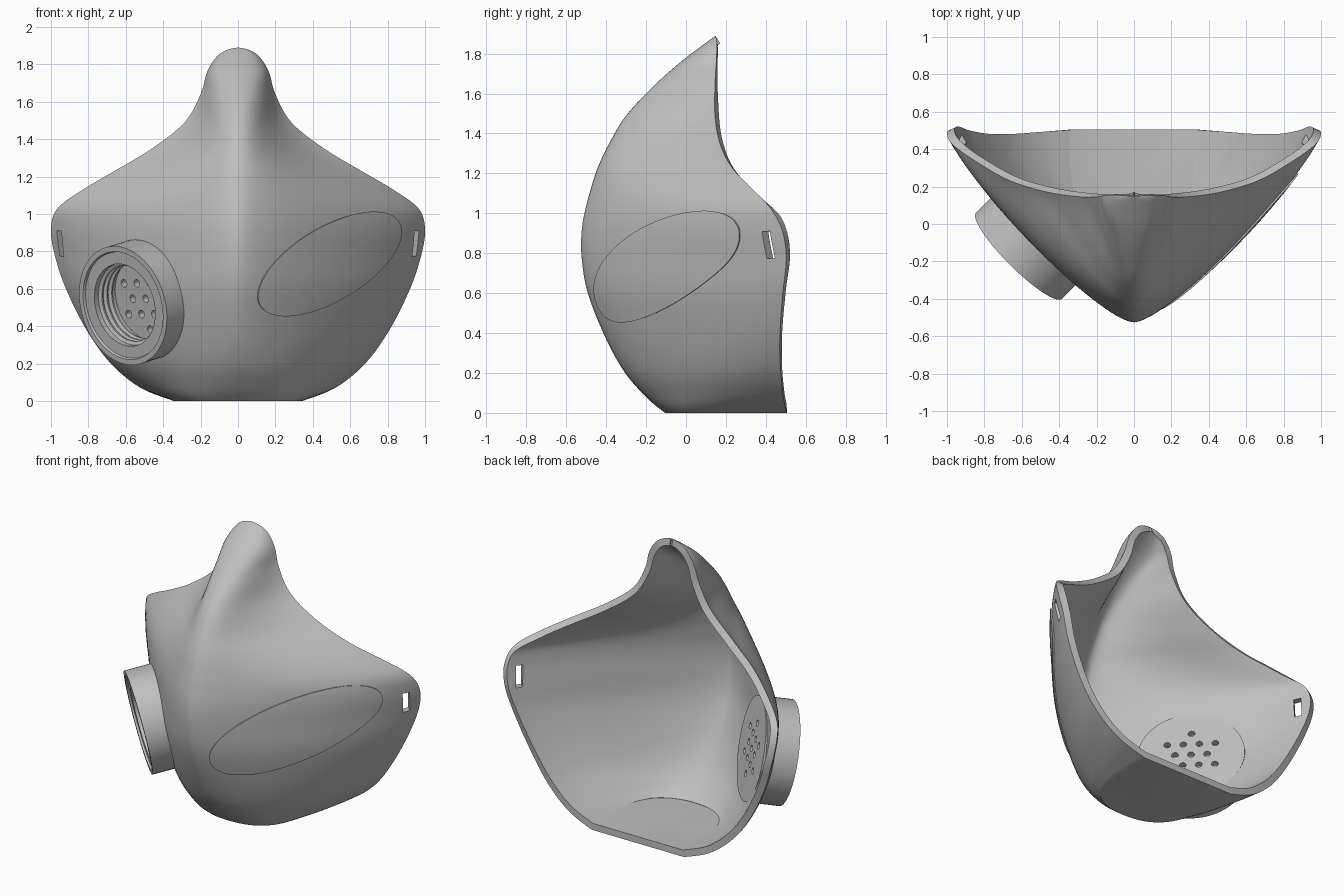
import bpy, bmesh, math
from mathutils import Vector, Matrix
from mathutils.bvhtree import BVHTree

default_cube = bpy.data.objects.get("Cube")
if default_cube:
    bpy.data.objects.remove(default_cube, do_unlink=True)

plastic = bpy.data.materials.new("light grey plastic")
plastic.use_nodes = True
grey = (0.52, 0.52, 0.52, 1)
plastic.diffuse_color = grey
plastic.node_tree.nodes["Principled BSDF"].inputs["Base Color"].default_value = grey


def make_object(name, bm):
    mesh = bpy.data.meshes.new(name)
    bm.to_mesh(mesh)
    bm.free()
    ob = bpy.data.objects.new(name, mesh)
    bpy.context.collection.objects.link(ob)
    return ob


def make_cutter(name, bm):
    ob = make_object(name, bm)
    ob.hide_render = True
    return ob


def cut(ob, cutter):
    mod = ob.modifiers.new("cut", 'BOOLEAN')
    mod.operation = 'DIFFERENCE'
    mod.solver = 'EXACT'
    mod.object = cutter


def finish(ob, cutters=()):
    """Bake the modifiers, drop the cutters, then colour and smooth the part."""
    bpy.context.view_layer.update()
    graph = bpy.context.evaluated_depsgraph_get()
    baked = bpy.data.meshes.new_from_object(ob.evaluated_get(graph))
    ob.modifiers.clear()
    ob.data = baked
    baked.materials.clear()
    baked.materials.append(plastic)
    for poly in baked.polygons:
        poly.material_index = 0
    for cutter in cutters:
        bpy.data.objects.remove(cutter, do_unlink=True)
    bpy.ops.object.select_all(action='DESELECT')
    ob.select_set(True)
    bpy.context.view_layer.objects.active = ob
    bpy.ops.object.shade_smooth_by_angle(angle=math.radians(32))


def catmull(keys, steps):
    """Smooth rows of values passing through every key row."""
    rows = []
    last = len(keys) - 1
    for k in range(last):
        p, q, r, s = (keys[min(max(k + d, 0), last)] for d in (-1, 0, 1, 2))
        for n in range(steps):
            t = n / steps
            rows.append([b + t * (c - a) / 2 + t * t * (a - 2.5 * b + 2 * c - d / 2)
                         + t ** 3 * (1.5 * (b - c) + (d - a) / 2)
                         for a, b, c, d in zip(p, q, r, s)])
    rows.append(list(keys[last]))
    return rows


# Horizontal sections: height, half width, rim y, ridge y,
# then front handle width, rear handle width and rear handle depth (fractions)
SECTIONS = [
    (0, .34, .505, -.105, .9, 1.06, .35),
    (.07, .52, .49, -.19, .58, .94, .45),
    (.2, .68, .475, -.305, .38, .91, .51),
    (.38, .81, .47, -.405, .27, .87, .55),
    (.6, .92, .485, -.492, .2, .85, .58),
    (.78, .98, .503, -.523, .16, .83, .6),
    (.92, 1, .48, -.522, .15, .81, .61),
    (1.03, .965, .42, -.502, .16, .77, .615),
    (1.13, .83, .325, -.475, .2, .72, .62),
    (1.23, .66, .23, -.442, .26, .64, .645),
    (1.35, .46, .17, -.385, .33, .56, .67),
    (1.49, .285, .145, -.3, .48, .6, .67),
    (1.64, .2, .145, -.16, .65, .8, .62),
    (1.76, .165, .152, -.025, .7, .95, .55),
    (1.84, .115, .155, .08, .7, .95, .55),
    (1.877, .06, .152, .13, .7, .95, .55),
    (1.89, 0, .148, .148, .7, .95, .55),
]
HALF = 20


def section_point(row, s):
    """Point on a section; s runs from -1 (right rim) to 1 (left rim)."""
    z, w, rim, ridge, a, b, c = row
    t, u = abs(s), 1 - abs(s)
    x = w * (3 * u * u * t * a + 3 * u * t * t * b + t ** 3)
    y = ridge + (rim - ridge) * (3 * u * t * t * c + t ** 3)
    return Vector((math.copysign(x, s), y, z))


# Shell skin with a flat floor and a closed tip, thickened inward
bm = bmesh.new()
grid = [[bm.verts.new(section_point(row, i / HALF)) for i in range(-HALF, HALF + 1)]
        for row in catmull(SECTIONS, 5)]
for low, high in zip(grid, grid[1:]):
    for i in range(2 * HALF):
        bm.faces.new((low[i], low[i + 1], high[i + 1], high[i]))
bm.faces.new(reversed(grid[0]))
bmesh.ops.remove_doubles(bm, verts=grid[-1], dist=1e-5)
bm.normal_update()
skin = BVHTree.FromBMesh(bm)
shell = make_object("mask_shell", bm)
solid = shell.modifiers.new("thickness", 'SOLIDIFY')
solid.thickness = 0.045
solid.offset = -1
cutters = []

# Strap slots near both rear corners
for side in (-1, 1):
    bm = bmesh.new()
    place = (Matrix.Translation((side * .95, .412, .842))
             @ Matrix.Rotation(-side * math.radians(42), 4, 'Z')
             @ Matrix.Rotation(.07, 4, 'X') @ Matrix.Diagonal((.25, .045, .135, 1)))
    bmesh.ops.create_cube(bm, size=1, matrix=place)
    cutters.append(make_cutter("slot_cutter", bm))

# Opening for the filter housing, whose local z points outward
outward = Vector((-.69, -.69, -.21)).normalized()
housing_frame = Matrix.Translation((-.615, -.17, .51)) @ outward.to_track_quat('Z', 'Y').to_matrix().to_4x4()


def add_cylinder(bm, radius, top, bottom, x=0, y=0, sides=64):
    place = housing_frame @ Matrix.Translation((x, y, (top + bottom) / 2))
    bmesh.ops.create_cone(bm, cap_ends=True, segments=sides, radius1=radius,
                          radius2=radius, depth=top - bottom, matrix=place)


bm = bmesh.new()
add_cylinder(bm, .31, .1, -.4)
cutters.append(make_cutter("opening_cutter", bm))
for cutter in cutters:
    cut(shell, cutter)
finish(shell, cutters)

# Filter housing: lathe of radius and height, with lip, threads and base plate
RADIUS, BACK, PLATE = .325, -.215, -.175
profile = [(0, BACK), (RADIUS, BACK), (RADIUS, 0), (.295, 0), (.29, -.014), (.225, -.014)]
for ring in range(3):
    z = -.045 - ring * .038
    profile += [(.225, z), (.207, z - .008), (.207, z - .018), (.225, z - .026)]
profile += [(.225, PLATE), (0, PLATE)]
bm = bmesh.new()
SIDES = 72
rings = []
for r, z in profile:
    angles = [math.tau * k / SIDES for k in range(SIDES)]
    rings.append([bm.verts.new(housing_frame @ Vector((r * math.cos(a), r * math.sin(a), z)))
                  for a in angles])
for one, two in zip(rings, rings[1:]):
    for k in range(SIDES):
        n = (k + 1) % SIDES
        bm.faces.new((one[k], one[n], two[n], two[k]))
bmesh.ops.remove_doubles(bm, verts=bm.verts[:], dist=1e-5)
bmesh.ops.recalc_face_normals(bm, faces=bm.faces[:])
housing = make_object("filter_housing", bm)

# Breathing holes: a triangular lattice clipped to a circle
bm = bmesh.new()
PITCH = .097
for row in range(-2, 3):
    for col in range(-3, 4):
        x = (col + row / 2) * PITCH
        y = row * math.sqrt(3) / 2 * PITCH
        if math.hypot(x, y) < 1.8 * PITCH:
            add_cylinder(bm, .021, -.14, -.3, x, y, 20)
holes = make_cutter("hole_cutter", bm)
cut(housing, holes)
finish(housing, [holes])

# Thin oval panel laid over the left cheek
bm = bmesh.new()
RINGS, TILT = 12, math.radians(52)


def panel_vert(scale, angle, lift):
    x = .487 + .383 * scale * math.cos(angle)
    z = .733 + .278 * scale * math.cos(angle - TILT)
    spot, normal, _, _ = skin.ray_cast(Vector((x, -2, z)), Vector((0, 1, 0)))
    return bm.verts.new(spot + normal * lift)


levels = [(k / RINGS, .009) for k in range(1, RINGS + 1)] + [(1, -.012)]
loops = [[panel_vert(s, -math.tau * k / SIDES, lift) for k in range(SIDES)] for s, lift in levels]
centre = panel_vert(0, 0, .009)
for k in range(SIDES):
    n = (k + 1) % SIDES
    bm.faces.new((centre, loops[0][k], loops[0][n]))
    for inner, outer in zip(loops, loops[1:]):
        bm.faces.new((inner[k], outer[k], outer[n], inner[n]))
bm.normal_update()
if sum((f.normal.y for f in bm.faces)) > 0:
    bmesh.ops.reverse_faces(bm, faces=bm.faces[:])
finish(make_object("cheek_panel", bm))
